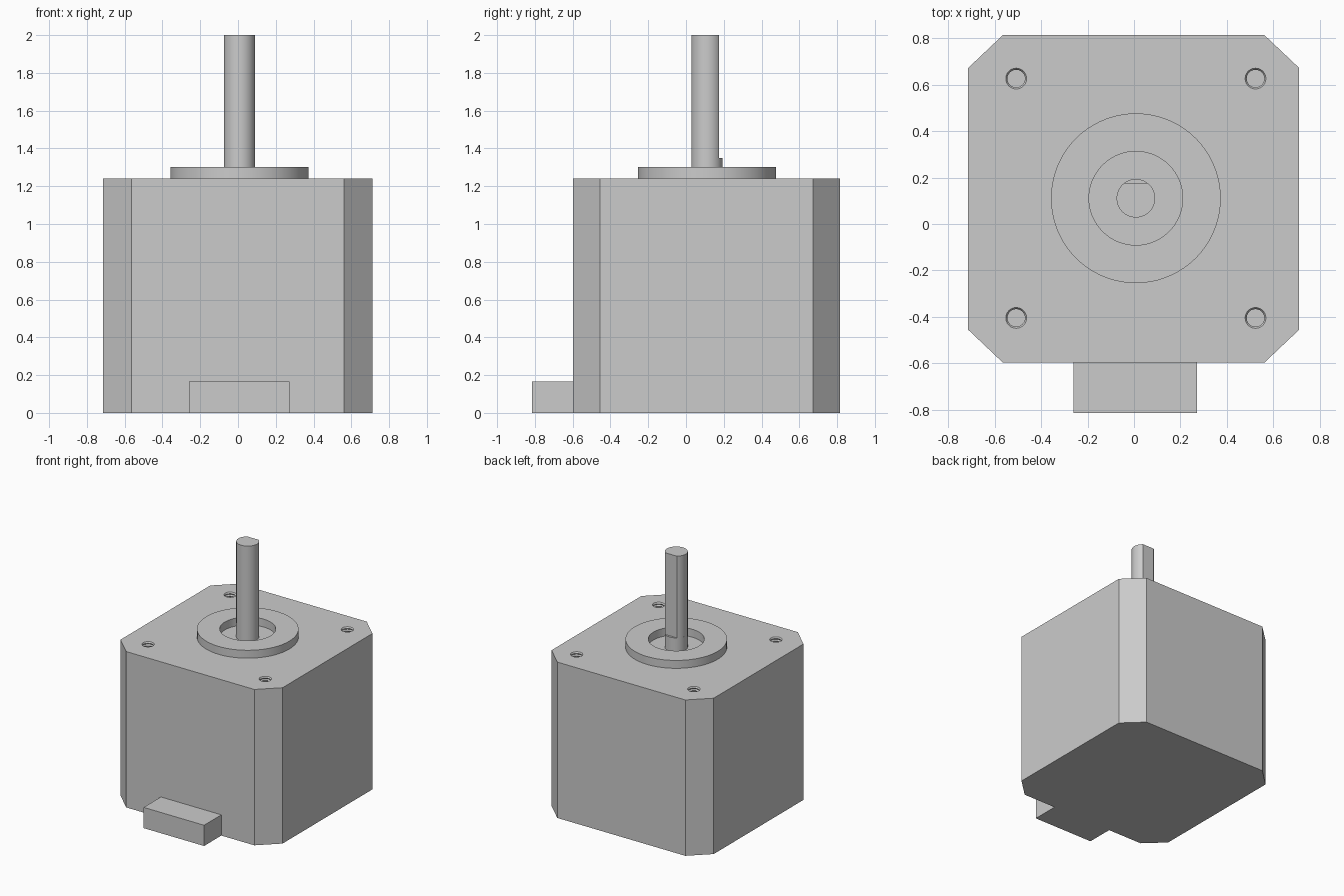
import bpy, bmesh, math

if "Cube" in bpy.data.objects:
    bpy.data.objects.remove(bpy.data.objects["Cube"])

CX, CY = 0.008, 0.111          # shaft axis
TOP = 1.24                     # body top

metal = bpy.data.materials.new("grey metal")
metal.diffuse_color = (0.6, 0.6, 0.6, 1)
metal.use_nodes = True
metal.node_tree.nodes["Principled BSDF"].inputs["Base Color"].default_value = metal.diffuse_color


def finish(name, bm, smooth=False):
    bmesh.ops.remove_doubles(bm, verts=bm.verts, dist=1e-5)
    bmesh.ops.recalc_face_normals(bm, faces=bm.faces)
    mesh = bpy.data.meshes.new(name)
    bm.to_mesh(mesh)
    bm.free()
    ob = bpy.data.objects.new(name, mesh)
    bpy.context.collection.objects.link(ob)
    mesh.materials.append(metal)
    if smooth:
        bpy.ops.object.select_all(action='DESELECT')
        ob.select_set(True)
        bpy.context.view_layer.objects.active = ob
        bpy.ops.object.shade_smooth_by_angle(angle=math.radians(30))
    return ob


def prism(name, outline, z0, z1, smooth=False):
    """Extrude a flat outline from z0 to z1."""
    bm = bmesh.new()
    face = bm.faces.new([bm.verts.new((x, y, z0)) for x, y in outline])
    new = bmesh.ops.extrude_face_region(bm, geom=[face])["geom"]
    bmesh.ops.translate(bm, vec=(0, 0, z1 - z0),
                        verts=[v for v in new if isinstance(v, bmesh.types.BMVert)])
    if face.is_valid and not any(len(e.link_faces) < 2 for e in face.edges):
        pass
    elif not face.is_valid:
        bmesh.ops.holes_fill(bm, edges=bm.edges)
    return finish(name, bm, smooth)


def lathe(name, profile, x, y, steps, closed=False, smooth=True):
    """Spin an (r, z) profile about a vertical axis."""
    bm = bmesh.new()
    vs = [bm.verts.new((x + r, y, z)) for r, z in profile]
    es = [bm.edges.new(p) for p in zip(vs, vs[1:])]
    if closed:
        es.append(bm.edges.new((vs[-1], vs[0])))
    bmesh.ops.spin(bm, geom=vs + es, cent=(x, y, 0), axis=(0, 0, 1),
                   angle=math.tau, steps=steps, use_merge=True)
    return finish(name, bm, smooth)


# Motor body with chamfered corners
x0, x1, y0, y1, cx, cy = -0.715, 0.712, -0.598, 0.815, 0.15, 0.142
body = prism("motor_body", [
    (x0 + cx, y0), (x1 - cx, y0), (x1, y0 + cy), (x1, y1 - cy),
    (x1 - cx, y1), (x0 + cx, y1), (x0, y1 - cy), (x0, y0 + cy)], 0, TOP)

# Threaded screw holes in the four corners
thread = [(0, TOP + 0.02), (0.045, TOP + 0.02), (0.045, TOP)]
for i in range(8):
    z = TOP - 0.02 * i
    thread += [(0.038, z - 0.01), (0.045, z - 0.02)]
thread.append((0, TOP - 0.16))
for sx in (-1, 1):
    for sy in (-1, 1):
        cutter = lathe("screw_hole_cutter", thread, CX + sx * 0.516, CY + sy * 0.516,
                       24, smooth=False)
        cutter.hide_render = True
        cutter.hide_set(True)
        mod = body.modifiers.new("screw_hole", 'BOOLEAN')
        mod.operation = 'DIFFERENCE'
        mod.solver = 'EXACT'
        mod.object = cutter

# Raised pilot ring around the shaft
lathe("pilot_ring", [(0.202, TOP), (0.366, TOP), (0.366, 1.303), (0.202, 1.303)],
      CX, CY, 72, closed=True)

# Shaft: round foot, then a long section with a flat on the back
R, FLAT = 0.083, 0.065
ring = [(CX + R * math.cos(a), CY + R * math.sin(a))
        for a in (math.tau * i / 48 for i in range(48))]
prism("shaft_foot", ring, TOP, 1.35, True)
a0 = math.asin(FLAT / R)
arc = [math.pi - a0 + (math.pi + 2 * a0) * i / 40 for i in range(41)]
prism("shaft", [(CX + R * math.cos(a), CY + R * math.sin(a)) for a in arc],
      1.35, 2.0, True)

# Connector block at the front of the base
prism("connector", [(-0.26, -0.815), (0.272, -0.815), (0.272, y0), (-0.26, y0)], 0, 0.165)
